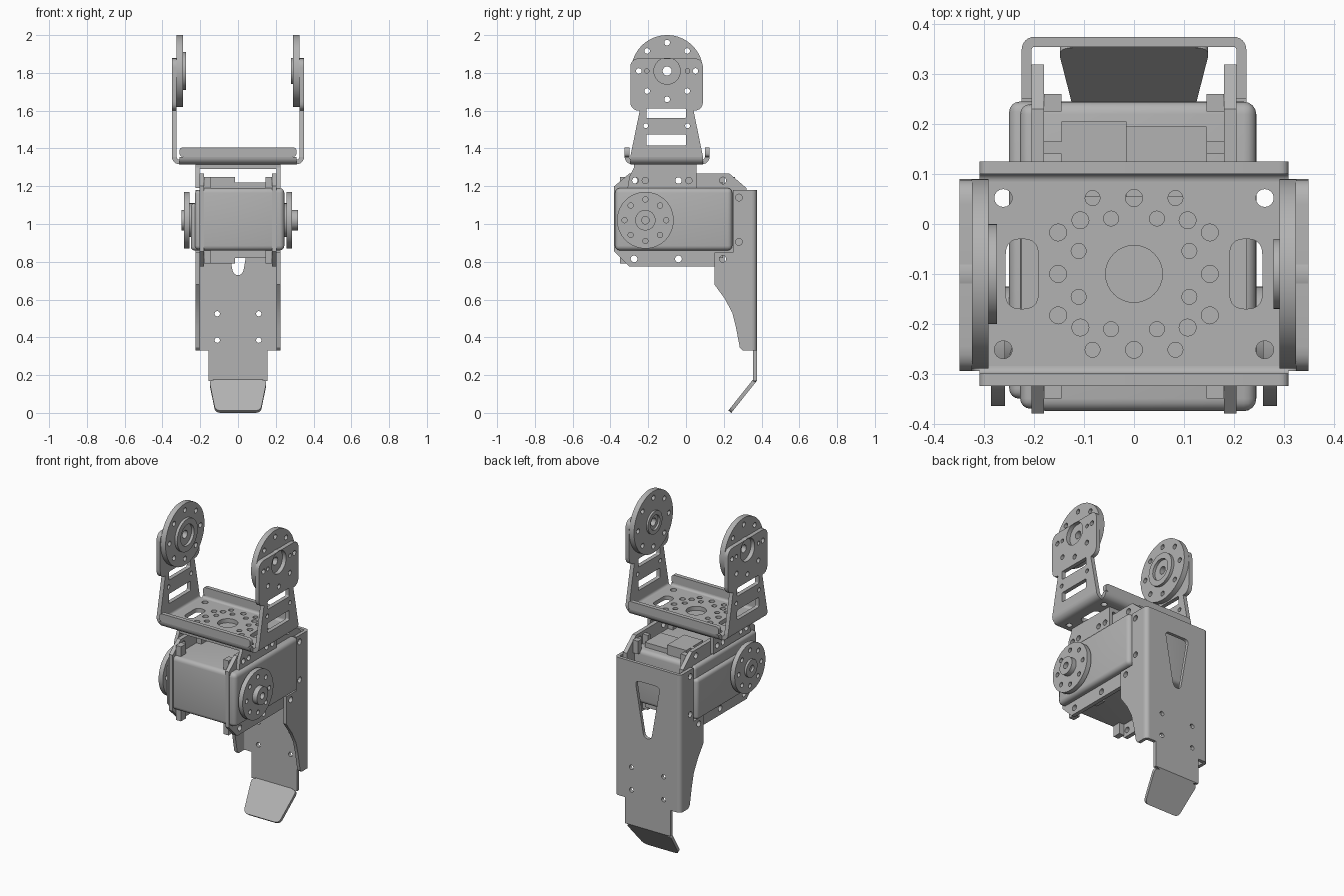
import bpy, bmesh
from math import sin, cos, pi, radians
from mathutils import Vector

cube = bpy.data.objects.get("Cube")
if cube:
    bpy.data.objects.remove(cube, do_unlink=True)

metal = bpy.data.materials.new("grey metal")
metal.use_nodes = True
grey = (0.45, 0.45, 0.45, 1)
metal.diffuse_color = grey
metal.node_tree.nodes["Principled BSDF"].inputs["Base Color"].default_value = grey
parts = []

# Ways to lay a flat outline (u, v) with thickness w into space
AXES = {
    "x": lambda u, v, w: (w, u, v),
    "y": lambda u, v, w: (u, w, v),
    "z": lambda u, v, w: (u, v, w),
}


def finish(name, bm):
    mesh = bpy.data.meshes.new(name)
    bmesh.ops.recalc_face_normals(bm, faces=bm.faces)
    bm.to_mesh(mesh)
    bm.free()
    mesh.materials.append(metal)
    obj = bpy.data.objects.new(name, mesh)
    bpy.context.collection.objects.link(obj)
    parts.append(obj)
    return obj


def circle(u, v, r, n=16):
    return [(u + r * cos(2 * pi * i / n), v + r * sin(2 * pi * i / n)) for i in range(n)]


def ring(u, v, radius, hole, count=8, turn=0.0):
    return [circle(u + radius * cos(turn + 2 * pi * i / count),
                   v + radius * sin(turn + 2 * pi * i / count), hole) for i in range(count)]


def rounded(points, r, steps=5):
    """Polygon with every corner softened by a quadratic curve."""
    out = []
    for i, p in enumerate(points):
        p = Vector(p)
        a, b = Vector(points[i - 1]) - p, Vector(points[(i + 1) % len(points)]) - p
        a = p + a.normalized() * min(r, a.length * 0.49)
        b = p + b.normalized() * min(r, b.length * 0.49)
        for k in range(steps + 1):
            t = k / steps
            out.append(tuple(a * (1 - t) ** 2 + p * 2 * t * (1 - t) + b * t * t))
    return out


def rect(u0, u1, v0, v1, r=0.0):
    pts = [(u0, v0), (u1, v0), (u1, v1), (u0, v1)]
    return rounded(pts, r) if r else pts


def plate(name, outline, axis, lo, hi, holes=()):
    """Flat sheet with holes, extruded between lo and hi."""
    curve = bpy.data.curves.new(name, "CURVE")
    curve.dimensions, curve.fill_mode = "2D", "BOTH"
    curve.extrude = abs(hi - lo) / 2
    for loop in [outline, *holes]:
        spline = curve.splines.new("POLY")
        spline.points.add(len(loop) - 1)
        for point, (u, v) in zip(spline.points, loop):
            point.co = (u, v, 0, 1)
        spline.use_cyclic_u = True
    temp = bpy.data.objects.new(name, curve)
    bpy.context.collection.objects.link(temp)
    graph = bpy.context.evaluated_depsgraph_get()
    mesh = bpy.data.meshes.new_from_object(temp.evaluated_get(graph))
    bm = bmesh.new()
    bm.from_mesh(mesh)
    bpy.data.objects.remove(temp, do_unlink=True)
    bpy.data.curves.remove(curve)
    bpy.data.meshes.remove(mesh)
    place = AXES[axis] if isinstance(axis, str) else axis
    for vert in bm.verts:
        u, v, w = vert.co
        vert.co = place(u, v, w + (lo + hi) / 2)
    bmesh.ops.remove_doubles(bm, verts=bm.verts, dist=0.0001)
    return finish(name, bm)


def bend(name, axis, u, v, start, outer, inner, lo, hi):
    """Quarter-round sheet metal fold."""
    angles = [radians(start + 15 * i) for i in range(7)]
    arc = [(u + outer * cos(a), v + outer * sin(a)) for a in angles]
    arc += [(u + inner * cos(a), v + inner * sin(a)) for a in reversed(angles)]
    return plate(name, arc, axis, lo, hi)


def box(name, x, y, z, r=0.0):
    bm = bmesh.new()
    bmesh.ops.create_cube(bm, size=1)
    for vert in bm.verts:
        vert.co = [(a + b) / 2 + c * (b - a) for (a, b), c in zip((x, y, z), vert.co)]
    if r:
        bmesh.ops.bevel(bm, geom=bm.edges[:], offset=r, segments=4, profile=0.5, affect="EDGES")
    return finish(name, bm)


# Upper bracket base with its hole pattern
MID = -0.1
holes = [circle(0, MID, 0.057, 32)]
holes += ring(0, MID, 0.152, 0.017) + ring(0, MID, 0.12, 0.015, 8, pi / 8)
for sx in (-1, 1):
    for sy in (-1, 1):
        holes += [circle(sx * u, MID + sy * v, r) for u, v, r in
                  ((0.083, 0.152, 0.015), (0.152, 0.083, 0.017), (0.262, 0.152, 0.018))]
    holes.append(rect(*sorted((sx * 0.192, sx * 0.257)), -0.17, -0.03, 0.03))
plate("upper_base", rect(-0.31, 0.31, -0.285, 0.085), "z", 1.316, 1.341, holes)

# Folded lips at the front and back of the base
for side, s, start in (("front", -1, 180), ("back", 1, 270)):
    edge = MID + s * 0.225
    bend(side + "_lip_fold", "x", edge - s * 0.04, 1.356, start, 0.04, 0.015, -0.31, 0.31)
    plate(side + "_lip", rounded([(-0.31, 1.356), (-0.31, 1.405), (0.31, 1.405), (0.31, 1.356)], 0.02),
          "y", edge, edge - s * 0.025)

# Arms with slots, and the pivot discs on their inner faces
PIVOT = 1.81
arm = [(-0.295, 1.356), (0.09, 1.356)] + rounded(
    [(0.09, 1.6), (0.09, 1.877), (-0.295, 1.877), (-0.295, 1.6)], 0.05)
arm_holes = [circle(MID, PIVOT, 0.07, 32), rect(-0.21, 0, 1.56, 1.612, 0.008),
             rect(-0.21, 0, 1.415, 1.475, 0.008),
             circle(-0.213, 1.52, 0.013), circle(0.008, 1.52, 0.013)]
arm_holes += ring(MID, PIVOT, 0.15, 0.015, 8)[4:] + ring(MID, PIVOT, 0.15, 0.015, 8)[:1]
arm_holes += ring(MID, PIVOT, 0.108, 0.012, 4)[::2]
for side, s, boss, bore, depth in (("right", -1, 0.1, 0.065, 0.275), ("left", 1, 0.07, 0.045, 0.28)):
    bend(side + "_arm_fold", "y", s * 0.31, 1.356, 225 + s * 45, 0.04, 0.015, -0.295, 0.09)
    plate(side + "_arm", arm, "x", s * 0.325, s * 0.35, arm_holes)
    plate(side + "_pivot_disc", circle(MID, PIVOT, 0.19, 64), "x", s * 0.292, s * 0.325,
          ring(MID, PIVOT, 0.15, 0.015) + [circle(MID, PIVOT, 0.024)])
    plate(side + "_pivot_boss", circle(MID, PIVOT, boss, 40), "x", s * depth, s * 0.292,
          [circle(MID, PIVOT, bore, 32)])

# Saddle joining the upper bracket to the motor
plate("saddle_top", rect(-0.225, 0.225, -0.275, 0.055), "z", 1.29, 1.315)
saddle = [(-0.31, 1.19), (0.055, 1.19), (0.055, 1.3), (-0.275, 1.3), (-0.3, 1.25)]
saddle_holes = [circle(y, 1.23, 0.017) for y in (-0.268, -0.215, -0.04, 0.015)]

# Motor mounting rails: chamfered plates that pass through the body
rail = [(-0.38, 1.2), (-0.3, 1.267), (0.23, 1.267), (0.32, 1.19),
        (0.32, 0.86), (0.23, 0.775), (-0.3, 0.775), (-0.38, 0.855)]
rail_holes = [circle(y, z, 0.018) for y in (-0.275, -0.04, 0.195) for z in (1.23, 0.815)]
for side, s in (("right", -1), ("left", 1)):
    plate(side + "_saddle_leg", saddle, "x", s * 0.205, s * 0.225, saddle_holes)
    plate(side + "_rail", rail, "x", s * 0.18, s * 0.205, rail_holes)
    across = sorted((s * 0.145, s * 0.18))
    for n, y in enumerate(((-0.35, -0.3), (-0.15, -0.08), (0.14, 0.165), (0.225, 0.26))):
        box(side + "_upper_rail_block", across, y, (1.17, 1.25))
        box(side + "_lower_rail_block", across, y, (0.79, 0.88))

# Motor body, side cover and cable sockets
box("motor_body", (-0.2, 0.245), (-0.375, 0.245), (0.86, 1.19), 0.025)
box("motor_side_step", (-0.228, -0.15), (-0.37, 0.24), (0.865, 1.18), 0.02)
box("motor_side_cover", (-0.25, -0.15), (-0.35, 0.245), (0.86, 1.11), 0.02)
for name, z in (("upper", (1.15, 1.25)), ("lower", (0.79, 0.9))):
    box(name + "_socket", (-0.145, -0.015), (0.04, 0.205), z)
    box(name + "_small_socket", (-0.015, 0.145), (0.04, 0.195), (max(0.82, z[0]), z[1] - 0.03))

# Output horns on both sides of the motor
AY, AZ = -0.215, 1.02
for side, s, tip in (("right", -1, 0.3), ("left", 1, 0.318)):
    plate(side + "_horn_hub", circle(AY, AZ, 0.09, 40), "x", s * 0.23, s * 0.26)
    plate(side + "_horn", circle(AY, AZ, 0.15, 56), "x", s * 0.258, s * 0.287,
          ring(AY, AZ, 0.11, 0.014))
    plate(side + "_horn_boss", circle(AY, AZ, 0.054, 32), "x", s * 0.28, s * tip,
          [circle(AY, AZ, 0.02)])

# Foot bracket: back plate with a tapered window, folded sides and a bent toe
window = rounded([(-0.085, 1.07), (0.085, 1.07), (0.025, 0.73), (-0.025, 0.73)], 0.03)
foot_holes = [circle(x, z, 0.014) for x in (-0.11, 0.11) for z in (0.385, 0.525)]
plate("foot_back", [(-0.2, 1.18), (-0.2, 0.33), (-0.155, 0.33), (-0.155, 0.17),
                    (0.155, 0.17), (0.155, 0.33), (0.2, 0.33), (0.2, 1.18)],
      "y", 0.355, 0.375, [window] + foot_holes)
flange = [(0.35, 1.18), (0.25, 1.18), (0.25, 0.85), (0.15, 0.85), (0.15, 0.68), (0.205, 0.605),
          (0.245, 0.53), (0.265, 0.45), (0.285, 0.345), (0.3, 0.33), (0.35, 0.33)]
flange_holes = [circle(0.28, 1.14, 0.018), circle(0.28, 0.905, 0.018), circle(0.195, 0.815, 0.018)]
for side, s in (("right", -1), ("left", 1)):
    bend(side + "_foot_fold", "z", s * 0.2, 0.35, 45 - s * 45, 0.025, 0.005, 0.33, 1.18)
    plate(side + "_foot_flange", flange, "x", s * 0.205, s * 0.225, flange_holes)
toe = [(-0.155, 0), (0.155, 0)] + rounded(
    [(0.153, 0.01), (0.12, 0.217), (-0.12, 0.217), (-0.153, 0.01)], 0.03)
plate("foot_toe", toe, lambda u, v, w: (u, 0.375 - 0.622 * v - 0.783 * w,
                                       0.17 - 0.783 * v + 0.622 * w), 0, 0.02)

# Smooth the round surfaces and keep the edges crisp
bpy.ops.object.select_all(action="DESELECT")
for obj in parts:
    obj.select_set(True)
bpy.context.view_layer.objects.active = parts[0]
bpy.ops.object.shade_smooth_by_angle(angle=radians(30))
